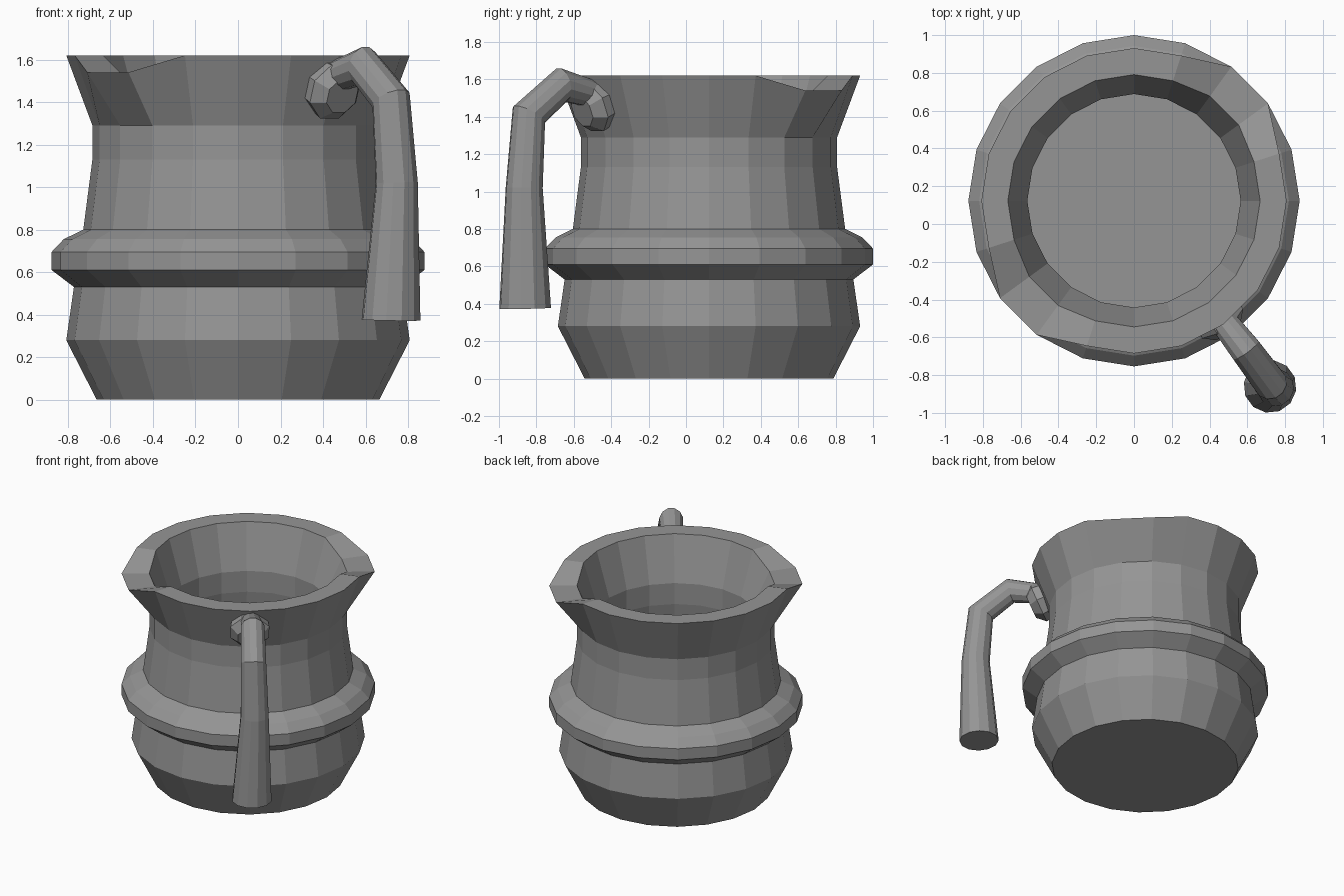
import bpy
import bmesh
import math
from mathutils import Vector

SIDES = 20
CENTRE = Vector((0, 0.123, 0))

cube = bpy.data.objects.get("Cube")
if cube:
    bpy.data.objects.remove(cube)

grey = bpy.data.materials.new("plain_grey")
grey.use_nodes = True
colour = (0.3, 0.3, 0.3, 1)
grey.diffuse_color = colour
grey.node_tree.nodes["Principled BSDF"].inputs["Base Color"].default_value = colour


def bridge(bm, rings, cap_start=True, cap_end=True):
    """Join successive rings of vertices with quads and cap the ends."""
    for a, b in zip(rings, rings[1:]):
        n = len(a)
        for i in range(n):
            j = (i + 1) % n
            bm.faces.new((a[i], a[j], b[j], b[i]))
    if cap_start:
        bm.faces.new(rings[0][::-1])
    if cap_end:
        bm.faces.new(rings[-1])


def finish(bm, name):
    bmesh.ops.recalc_face_normals(bm, faces=bm.faces)
    mesh = bpy.data.meshes.new(name)
    bm.to_mesh(mesh)
    bm.free()
    mesh.materials.append(grey)
    obj = bpy.data.objects.new(name, mesh)
    bpy.context.collection.objects.link(obj)
    return obj


# Jug body: outer wall with raised belt, flat rim, then inner wall and floor
outer = [(0.665, 0), (0.808, 0.28), (0.772, 0.53), (0.877, 0.61), (0.877, 0.695),
         (0.82, 0.755), (0.728, 0.80), (0.685, 1.13), (0.685, 1.29), (0.808, 1.62)]
inner = [(0.668, 1.62), (0.565, 1.29), (0.565, 1.13), (0.61, 0.8),
         (0.68, 0.28), (0.58, 0.12)]
rim = (len(outer) - 1, len(outer))
spout_steps = (2, 3, 12, 13)      # two pouring lips on opposite sides

bm = bmesh.new()
rings = []
for level, (radius, z) in enumerate(outer + inner):
    ring = []
    for step in range(SIDES):
        r, h = radius, z
        if level in rim and step in spout_steps:
            h -= 0.08
            r = 0.877 if level == rim[0] else 0.685
        a = math.tau * step / SIDES
        ring.append(bm.verts.new(CENTRE + Vector((r * math.cos(a), r * math.sin(a), h))))
    rings.append(ring)
bridge(bm, rings)
finish(bm, "jug_body")


def tube(name, path, sides):
    """Sweep a polygon along (point, radius) pairs with mitred corners."""
    points = [Vector(p) for p, _ in path]
    side = (points[-1] - points[0]).cross(Vector((0, 0, 1))).normalized()
    bm = bmesh.new()
    rings = []
    for i, (p, radius) in enumerate(path):
        before = (points[i] - points[max(i - 1, 0)]).normalized()
        after = (points[min(i + 1, len(points) - 1)] - points[i]).normalized()
        tangent = (before + after).normalized()
        up = side.cross(tangent).normalized()
        miter = 1 / max(tangent.dot(after if after.length else before), 0.5)
        ring = []
        for k in range(sides):
            a = math.tau * (k + 0.5) / sides
            offset = side * math.cos(a) + up * math.sin(a) * miter
            ring.append(bm.verts.new(points[i] + offset * radius))
        rings.append(ring)
    bridge(bm, rings)
    return finish(bm, name)


# Bent handle, hanging free at its flared lower end
tube("handle", [((0.72, -0.86, 0.375), 0.14), ((0.747, -0.865, 1.02), 0.1),
                ((0.72, -0.84, 1.41), 0.09), ((0.59, -0.665, 1.57), 0.085),
                ((0.43, -0.46, 1.51), 0.07)], 12)

# Faceted boss fixing the handle to the neck
wall = Vector((0.55, -0.757, -0.35))
base = Vector((0.425, -0.465, 1.47))
tube("handle_boss", [(base - wall * 0.04, 0.13), (base + wall * 0.06, 0.145),
                     (base + wall * 0.12, 0.09)], 8)
